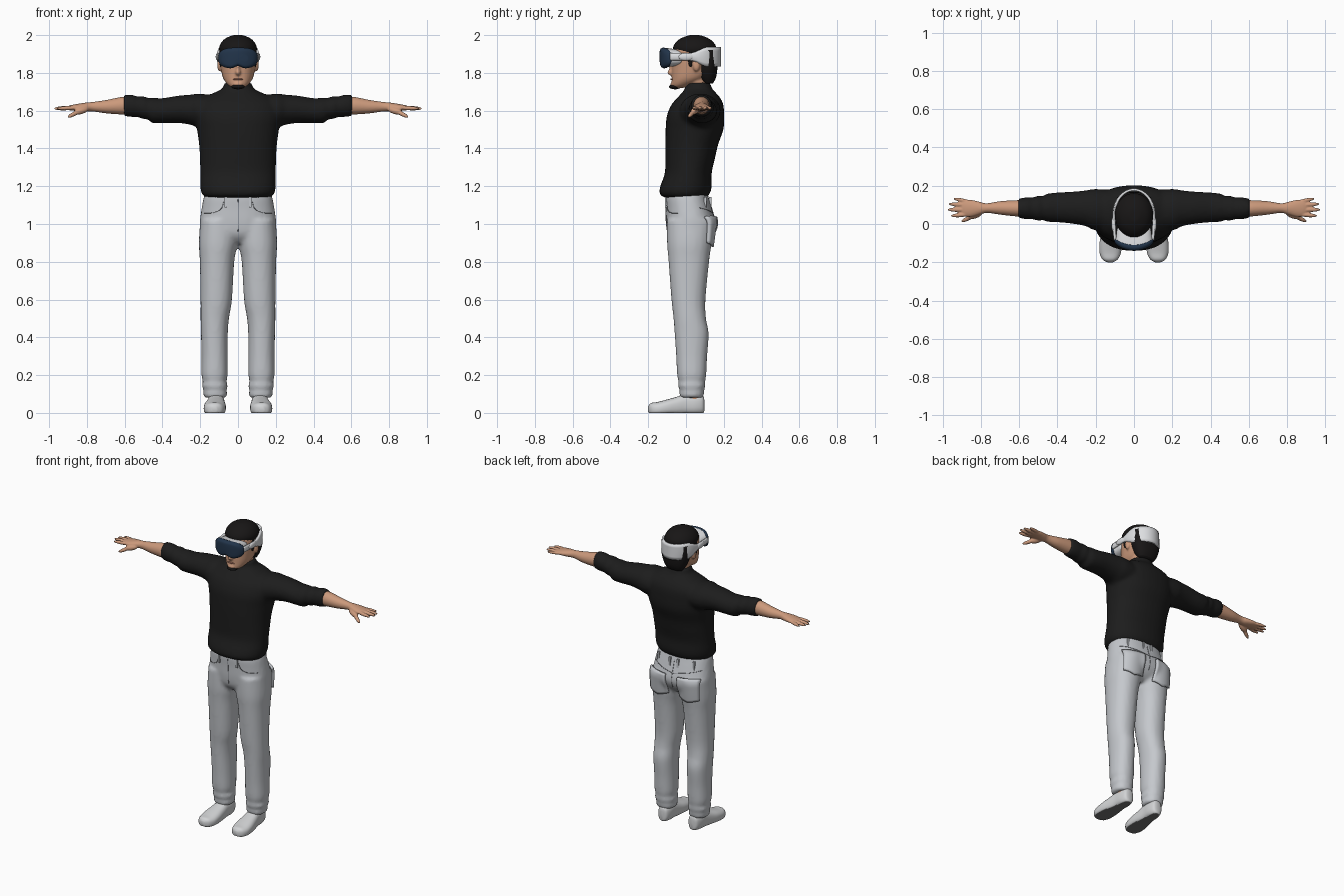
import bpy, bmesh, math
from mathutils import Vector, Matrix
from mathutils.bvhtree import BVHTree

cube = bpy.data.objects.get("Cube")
if cube:
    bpy.data.objects.remove(cube, do_unlink=True)


def material(name, r, g, b):
    m = bpy.data.materials.new(name)
    m.use_nodes = True
    m.diffuse_color = (r, g, b, 1)
    m.node_tree.nodes["Principled BSDF"].inputs["Base Color"].default_value = (r, g, b, 1)
    return m


BLACK = material("black knit", .012, .012, .012)
HAIR = material("dark hair", .009, .008, .008)
SKIN = material("skin", .60, .32, .20)
DENIM = material("pale denim", .56, .58, .61)
SEAM = material("seam grey", .22, .23, .25)
SHOE = material("shoe white", .64, .65, .66)
SOLE = material("sole grey", .16, .16, .16)
SHELL = material("headset white", .72, .73, .75)
LENS = material("visor navy", .016, .035, .07)
LIP = material("lip", .40, .17, .12)


def spline(rows, steps):
    """Catmull-Rom interpolation through rows of numbers."""
    out = []
    for i in range(len(rows) - 1):
        p = [rows[max(0, min(len(rows) - 1, i + k))] for k in (-1, 0, 1, 2)]
        for s in range(steps):
            t = s / steps
            out.append([b + .5 * t * (c - a + t * (2*a - 5*b + 4*c - d + t * (3*(b - c) + d - a)))
                        for a, b, c, d in zip(*p)])
    return out + [list(rows[-1])]


def loft(bm, rows, axis="z", side=1, power=2, steps=4, n=32):
    """Skin rings given as (station, centre a, centre b, radius a, radius b)."""
    rings = []
    for t, ca, cb, ra, rb in spline(rows, steps):
        ring = []
        for k in range(n):
            c, s = math.cos(math.tau * k / n), math.sin(math.tau * k / n)
            a = ca + ra * math.copysign(abs(c) ** (2 / power), c)
            b = cb + rb * math.copysign(abs(s) ** (2 / power), s)
            x, y, z = {"x": (t, a, b), "y": (a, t, b), "z": (a, b, t)}[axis]
            ring.append(bm.verts.new((side * x, y, z)))
        rings.append(ring)
    for r, q in zip(rings, rings[1:]):
        for k in range(n):
            bm.faces.new((r[k], r[k - 1], q[k - 1], q[k]))
    bm.faces.new(rings[0])
    bm.faces.new(rings[-1])


def blob(bm, centre, radii, rot=Matrix()):
    m = Matrix.Translation(centre) @ rot @ Matrix.Diagonal((*radii, 1))
    bmesh.ops.create_uvsphere(bm, u_segments=20, v_segments=12, radius=1, matrix=m)


def finger(bm, a, b, r):
    d = Vector(b) - Vector(a)
    blob(bm, (Vector(a) + Vector(b)) / 2, (r, r, d.length / 2), d.to_track_quat("Z", "Y").to_matrix().to_4x4())


def finish(name, bm, mat, voxel=0, smooth=3):
    """Make the object; fuse overlapping shells when a voxel size is given."""
    bmesh.ops.recalc_face_normals(bm, faces=bm.faces)
    me = bpy.data.meshes.new(name)
    bm.to_mesh(me)
    bm.free()
    ob = bpy.data.objects.new(name, me)
    bpy.context.collection.objects.link(ob)
    if voxel:
        rm = ob.modifiers.new("fuse", "REMESH")
        rm.mode, rm.voxel_size = "VOXEL", voxel
        sm = ob.modifiers.new("soften", "SMOOTH")
        sm.iterations, sm.factor = smooth, .5
        me = bpy.data.meshes.new_from_object(ob.evaluated_get(bpy.context.evaluated_depsgraph_get()))
        ob.modifiers.clear()
        ob.data = me
    me.materials.clear()
    me.materials.append(mat)
    me.shade_smooth()
    return ob


# Sweater: body, collar and pushed-up sleeves
bm = bmesh.new()
loft(bm, [(1.14, 0, -.005, .17, .11), (1.16, 0, -.007, .192, .133), (1.2, 0, 0, .2, .136),
          (1.27, 0, .012, .2, .124), (1.35, 0, .022, .202, .132), (1.42, 0, .03, .206, .14),
          (1.5, 0, .045, .217, .153), (1.57, 0, .05, .228, .152), (1.63, 0, .06, .22, .138),
          (1.67, 0, .068, .18, .112), (1.7, 0, .068, .115, .085), (1.72, 0, .066, .08, .07),
          (1.75, 0, .063, .073, .067)], power=2.2)
for s in (1, -1):
    loft(bm, [(.08, .075, 1.59, .1, .085), (.2, .075, 1.6, .108, .09), (.25, .082, 1.605, .094, .08),
              (.32, .085, 1.607, .084, .072), (.4, .087, 1.6, .078, .066), (.455, .085, 1.602, .073, .067),
              (.475, .083, 1.61, .062, .056), (.5, .082, 1.616, .066, .061), (.53, .082, 1.62, .057, .054),
              (.56, .082, 1.625, .058, .059), (.605, .082, 1.628, .05, .056)], "x", s)
sweater = finish("sweater", bm, BLACK, .012)

# Trousers: hips fused with two legs
bm = bmesh.new()
loft(bm, [(1.17, 0, .005, .17, .108), (1.14, 0, .005, .182, .115), (1.08, 0, .015, .193, .122),
          (1.0, 0, .026, .203, .13), (.94, 0, .02, .19, .112), (.9, 0, .018, .13, .075)], power=2.3)
for s in (1, -1):
    loft(bm, [(1.02, .1, .024, .1, .125), (.9, .105, .018, .102, .118), (.8, .111, .015, .091, .107),
              (.6, .115, .013, .083, .09), (.5, .123, .02, .075, .086), (.42, .125, .03, .071, .09),
              (.3, .124, .03, .069, .082), (.2, .124, .03, .069, .077), (.165, .123, .031, .062, .07),
              (.145, .123, .03, .069, .073), (.12, .121, .031, .061, .065), (.1, .121, .03, .064, .066),
              (.08, .12, .03, .056, .06)], side=s, power=2.2)
trousers = finish("trousers", bm, DENIM, .012)
cloth = BVHTree.FromObject(trousers, bpy.context.evaluated_depsgraph_get())


def on_cloth(x, z, facing, lift):
    """Point on the trousers under (x, z), seen from the front (-1) or back (1)."""
    hit = cloth.ray_cast(Vector((x, facing, z)), Vector((0, -facing, 0)))
    return hit[0] + hit[1] * lift if hit[0] else Vector((x, 0, z))


def seam(name, points, facing):
    cu = bpy.data.curves.new(name, "CURVE")
    cu.dimensions, cu.bevel_depth, cu.bevel_resolution = "3D", .0016, 1
    path = spline(points, 8)
    sp = cu.splines.new("POLY")
    sp.points.add(len(path) - 1)
    for p, (x, z) in zip(sp.points, path):
        p.co = (*on_cloth(x, z, facing, .001), 1)
    cu.materials.append(SEAM)
    bpy.context.collection.objects.link(bpy.data.objects.new(name, cu))


seam("fly_seam", [(.0, 1.13), (.002, 1.04), (.0, .96)], -1)
seam("back_centre_seam", [(0, 1.13), (0, 1.04), (0, .95)], 1)
for s, side in ((1, "left"), (-1, "right")):
    seam(side + "_front_pocket_seam", [(s*.075, 1.12), (s*.09, 1.08), (s*.13, 1.06), (s*.178, 1.058)], -1)
    seam(side + "_yoke_seam", [(s*.005, 1.05), (s*.09, 1.065), (s*.175, 1.085)], 1)
    # Back pocket laid over the cloth
    bm = bmesh.new()
    n = 10
    grid = [[bm.verts.new(on_cloth(s * (.045 + .13 * i / n),
             1.035 - (.135 + .02 * (1 - abs(2 * i / n - 1))) * j / n, 1, .006 + .004 * (1 - j / n)))
             for i in range(n + 1)] for j in range(n + 1)]
    for j in range(n):
        for i in range(n):
            bm.faces.new((grid[j][i], grid[j][i+1], grid[j+1][i+1], grid[j+1][i]))
    pocket = finish(side + "_back_pocket", bm, DENIM)
    thick = pocket.modifiers.new("thickness", "SOLIDIFY")
    thick.thickness, thick.offset = .016, 0
    # Belt loops
    bm = bmesh.new()
    for x, f in ((.065, -1), (.03, 1), (.13, 1)):
        p = on_cloth(s * x, 1.115, f, .002)
        bmesh.ops.create_cube(bm, size=1, matrix=Matrix.Translation(p) @ Matrix.Diagonal((.012, .012, .055, 1)))
    finish(side + "_belt_loops", bm, DENIM).data.shade_flat()

    # Forearm, palm and fingers
    bm = bmesh.new()
    loft(bm, [(.57, .082, 1.627, .043, .047), (.62, .082, 1.626, .042, .046), (.7, .084, 1.621, .035, .035),
              (.77, .083, 1.621, .025, .025), (.81, .082, 1.619, .035, .023), (.85, .082, 1.617, .044, .019),
              (.885, .083, 1.615, .043, .014), (.9, .085, 1.614, .034, .01)], "x", s)
    for y0, x1, y1, r in ((.052, .958, .042, .0115), (.074, .976, .075, .012),
                          (.096, .97, .105, .0115), (.115, .945, .133, .01)):
        finger(bm, (s * .85, y0, 1.616), (s * x1, y1, 1.611), r)
    finger(bm, (s * .79, .062, 1.612), (s * .87, .032, 1.588), .018)
    finger(bm, (s * .835, .045, 1.6), (s * .902, .012, 1.565), .0115)
    finish(side + "_forearm_and_hand", bm, SKIN, .0045, 2)

    # Ankle and shoe
    bm = bmesh.new()
    loft(bm, [(.05, s * .118, .04, .036, .042), (.15, s * .118, .035, .038, .042)])
    finish(side + "_ankle", bm, SKIN)
    bm = bmesh.new()
    loft(bm, [(.097, .113, .04, .012, .03), (.088, .113, .045, .032, .048), (.05, .114, .045, .043, .055),
              (0, .116, .045, .045, .056), (-.05, .119, .035, .052, .05), (-.1, .122, .028, .058, .043),
              (-.15, .124, .02, .056, .038), (-.185, .125, .02, .04, .032), (-.2, .125, .02, .014, .015)],
         "y", s, 2.5)
    for v in bm.verts:
        v.co.z = max(v.co.z, 0)
    shoe = finish(side + "_shoe", bm, SHOE)
    shoe.data.materials.append(SOLE)
    for f in shoe.data.polygons:
        f.material_index = int(f.normal.z < -.9 and f.center.z < .01)

# Head: neck, skull, jaw, nose and ears
bm = bmesh.new()
loft(bm, [(1.68, 0, .065, .06, .06), (1.76, 0, .06, .061, .06), (1.82, 0, .055, .06, .06)])
loft(bm, [(1.72, 0, -.042, .026, .026), (1.735, 0, -.024, .052, .052), (1.77, 0, .015, .078, .09),
          (1.82, 0, .037, .09, .112), (1.88, 0, .043, .096, .116), (1.93, 0, .045, .092, .11),
          (1.965, 0, .045, .07, .085), (1.985, 0, .045, .03, .04)], power=2.2)
blob(bm, (0, -.075, 1.803), (.015, .024, .018))
blob(bm, (0, -.074, 1.83), (.011, .016, .03))
blob(bm, (0, -.062, 1.738), (.03, .022, .018))
for s in (1, -1):
    blob(bm, (s * .098, .055, 1.842), (.012, .02, .034))
finish("head", bm, SKIN, .006)

bm = bmesh.new()
blob(bm, (0, -.075, 1.766), (.026, .008, .005))
finish("lips", bm, LIP)

# Hair: crown, nape and sideburns, plus the chin beard
bm = bmesh.new()
loft(bm, [(1.905, 0, .047, .096, .11), (1.93, 0, .046, .1, .115), (1.955, 0, .046, .092, .105),
          (1.98, 0, .046, .07, .078), (1.997, 0, .046, .034, .038), (2, 0, .046, .012, .014)])
loft(bm, [(1.745, 0, .118, .055, .025), (1.78, 0, .112, .076, .048), (1.84, 0, .107, .095, .06),
          (1.92, 0, .1, .098, .065)], power=2.4)
for s in (1, -1):
    blob(bm, (s * .09, .025, 1.875), (.01, .015, .045))
finish("hair", bm, HAIR)
bm = bmesh.new()
blob(bm, (0, -.058, 1.727), (.036, .032, .014))
finish("chin_beard", bm, HAIR)

# Headset: strap wide at the back, face frame and curved visor
bm = bmesh.new()
strap = []
n = 48
for k in range(n + 1):
    a = math.pi * (1.5 * k / n - .25)
    x, y = .107 * math.cos(a), .05 + .129 * math.sin(a)
    if math.sin(a) < 0:
        x, y = math.copysign(.107, x) * (1 - .12 * math.sin(a) ** 2), .05 + .19 * math.sin(a)
    wide = max(0, min(1, (y - .02) / .1))
    half = .017 + .035 * wide * wide * (3 - 2 * wide)
    strap.append([bm.verts.new((x * (1 - .05 * abs(j) ** 3), y, 1.885 + j * half)) for j in (-1, -.6, 0, .6, 1)])
for p, q in zip(strap, strap[1:]):
    for j in range(4):
        bm.faces.new((p[j], q[j], q[j + 1], p[j + 1]))
band = finish("headset_strap", bm, SHELL)
mod = band.modifiers.new("thickness", "SOLIDIFY")
mod.thickness, mod.offset = .012, 0


def bent_front(name, rows, mat):
    bm = bmesh.new()
    loft(bm, rows, "y", power=2.8, n=48)
    for v in bm.verts:
        v.co.y += 3.2 * v.co.x ** 2
        if v.co.z < 1.87:  # nose notch
            v.co.z += .016 * math.exp(-(v.co.x / .022) ** 2)
    finish(name, bm, mat)


bent_front("headset_frame", [(-.112, 0, 1.88, .098, .052), (-.09, 0, 1.88, .094, .05),
                             (-.05, 0, 1.88, .088, .044), (-.04, 0, 1.88, .08, .04)], SHELL)
bent_front("visor", [(-.14, 0, 1.878, .05, .02), (-.138, 0, 1.878, .085, .043), (-.13, 0, 1.878, .1, .053),
                     (-.12, 0, 1.878, .104, .056), (-.11, 0, 1.878, .102, .054)], LENS)
for s, side in ((1, "left"), (-1, "right")):
    bm = bmesh.new()
    blob(bm, (s * .108, .0, 1.885), (.01, .04, .02))
    finish(side + "_headset_speaker", bm, SHELL)
